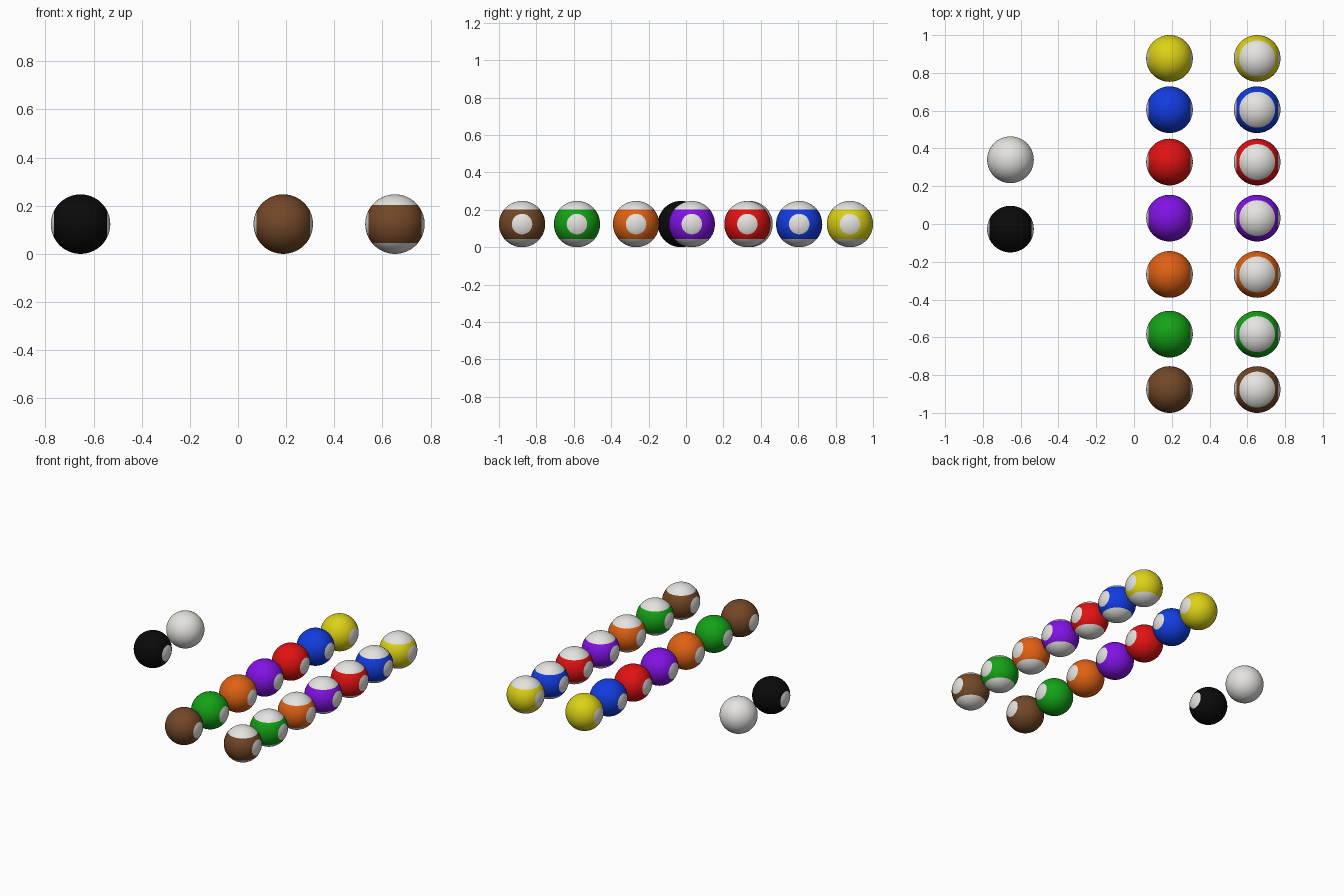
import bpy, bmesh
from mathutils import Vector

if "Cube" in bpy.data.objects:
    bpy.data.objects.remove(bpy.data.objects["Cube"])

R = 0.1235          # ball radius
BAND = 0.079        # half height of the coloured stripe
SPOT = 0.1105       # distance from centre where the white side spots begin


def material(name, rgb):
    m = bpy.data.materials.new(name)
    m.diffuse_color = (*rgb, 1)
    m.use_nodes = True
    m.node_tree.nodes["Principled BSDF"].inputs["Base Color"].default_value = m.diffuse_color
    return m


white = material("white", (0.78, 0.77, 0.74))
black = material("black", (0.003, 0.003, 0.003))


def ball(name, loc, mat, spots=True, stripe=False):
    bm = bmesh.new()
    bmesh.ops.create_uvsphere(bm, u_segments=64, v_segments=40, radius=R)
    # cut clean edges for the painted areas
    cuts = []
    if spots:
        cuts += [(Vector((s, 0, 0)), SPOT) for s in (1, -1)]
    if stripe:
        cuts += [(Vector((0, 0, s)), BAND) for s in (1, -1)]
    for n, d in cuts:
        bmesh.ops.bisect_plane(bm, geom=bm.verts[:] + bm.edges[:] + bm.faces[:],
                               plane_co=n * d, plane_no=n, dist=1e-5)
    for f in bm.faces:
        f.smooth = True
        c = sum((v.co for v in f.verts), Vector()) / len(f.verts)
        if any(min(v.co.dot(n) for v in f.verts) > d - 2e-5 and c.dot(n) > d - 1e-5
               for n, d in cuts):
            f.material_index = 1
    me = bpy.data.meshes.new(name)
    bm.to_mesh(me)
    bm.free()
    me.materials.append(mat)
    me.materials.append(white)
    ob = bpy.data.objects.new(name, me)
    ob.location = (loc[0], loc[1], R)
    bpy.context.collection.objects.link(ob)


# cue ball and black ball
ball("cue_ball", (-0.654, 0.34), white, spots=False)
ball("black_ball", (-0.654, -0.027), black)

# a solid and a striped ball of every colour
rows = [
    ("yellow", 0.8765, (0.72, 0.64, 0.008)),
    ("blue", 0.605, (0.006, 0.045, 0.74)),
    ("red", 0.328, (0.75, 0.006, 0.006)),
    ("purple", 0.031, (0.22, 0.006, 0.77)),
    ("orange", -0.267, (0.74, 0.12, 0.007)),
    ("green", -0.583, (0.007, 0.36, 0.008)),
    ("brown", -0.8765, (0.17, 0.063, 0.02)),
]
for colour, y, rgb in rows:
    m = material(colour, rgb)
    ball("solid_ball_" + colour, (0.188, y), m)
    ball("striped_ball_" + colour, (0.652, y), m, stripe=True)
